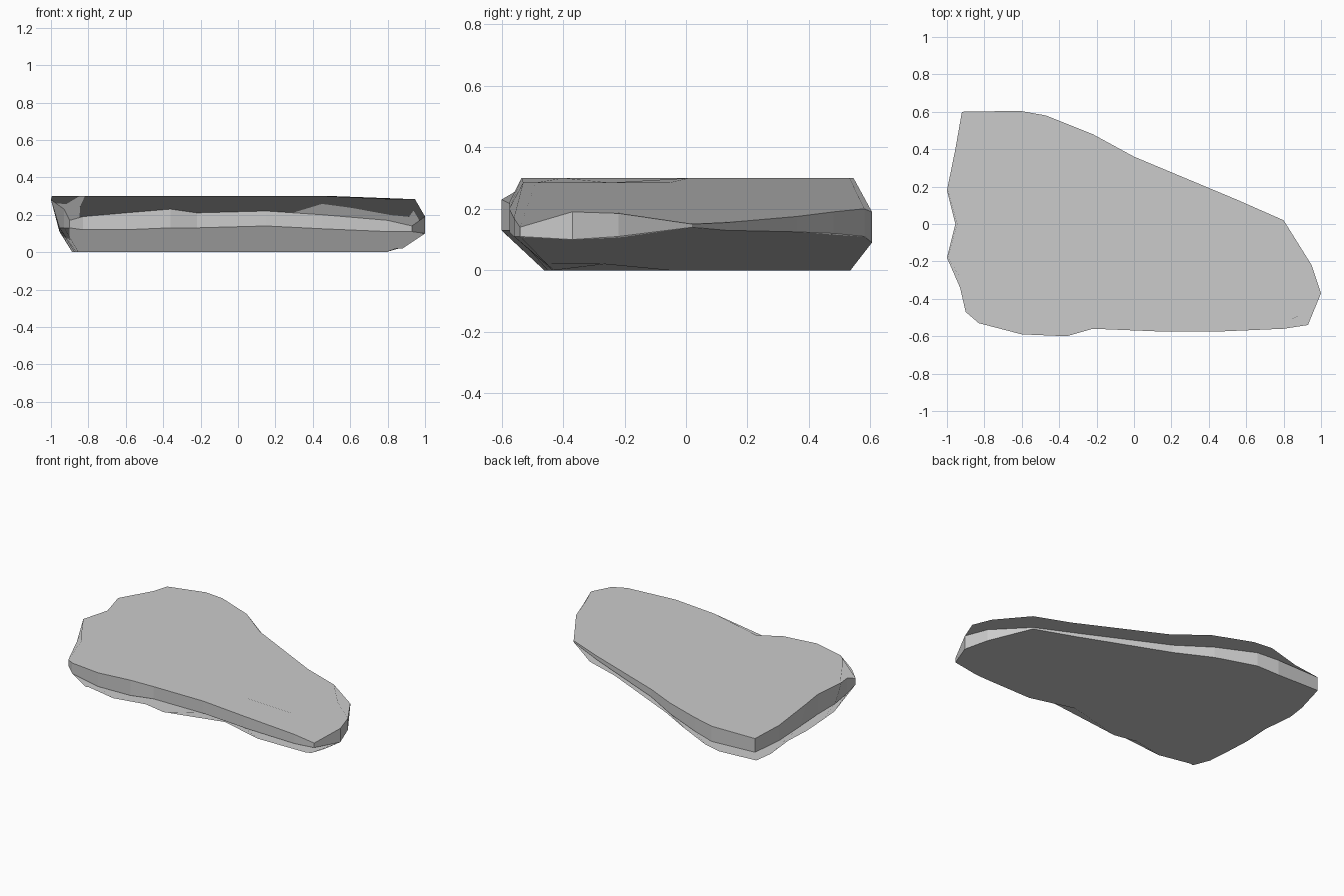
import bpy, bmesh
from mathutils import Vector

if "Cube" in bpy.data.objects:
    bpy.data.objects.remove(bpy.data.objects["Cube"])

# Outline, counter-clockwise:
# x, y, edge-band top z, edge-band bottom z, top bevel inset, bottom bevel inset
RIM = [
    (-0.90, -0.47, .17, .13, .08, .10), (-0.83, -0.53, .19, .12, .08, .12),
    (-0.60, -0.59, .21, .12, .08, .13), (-0.36, -0.60, .23, .13, .12, .18),
    (-0.22, -0.56, .21, .13, .16, .11), (0.15, -0.575, .22, .14, .07, .22),
    (0.45, -0.575, .20, .125, .04, .14), (0.80, -0.56, .17, .11, .03, .13),
    (0.93, -0.54, .14, .11, .07, .12), (1.00, -0.37, .19, .10, .055, .12),
    (0.95, -0.22, .185, .11, .06, .10), (0.80, 0.02, .15, .14, .10, .10),
    (0.55, 0.13, .155, .13, .13, .12), (0.00, 0.36, .175, .125, .09, .10),
    (-0.22, 0.48, .19, .12, .05, .10), (-0.47, 0.58, .20, .11, .05, .08),
    (-0.61, 0.605, .19, .09, .06, .07), (-0.92, 0.60, .19, .10, .14, .10),
    (-0.955, 0.40, .21, .11, .08, .07), (-1.00, 0.18, .28, .12, .005, .09),
    (-0.955, 0.00, .26, .13, .01, .08), (-1.00, -0.18, .28, .13, .005, .09),
    (-0.93, -0.34, .23, .13, .03, .08),
]
N = len(RIM)


def inward(i):
    a, b = RIM[i - 1], RIM[(i + 1) % N]
    d = Vector((b[0] - a[0], b[1] - a[1])).normalized()
    return Vector((-d.y, d.x))


# Stone slab: bottom cap, lower bevel, edge band, upper bevel, top cap
rings = [[], [], [], []]
for i, (x, y, zu, zl, top_in, bottom_in) in enumerate(RIM):
    n = inward(i)
    lower_x = max(x, -0.955)
    rings[0].append((lower_x + n.x * bottom_in, y + n.y * bottom_in, 0.02 if x > 0.9 else 0.0))
    rings[1].append((lower_x, y, zl))
    rings[2].append((x, y, zu))
    rings[3].append((x + n.x * top_in, y + n.y * top_in, 0.285 if x > 0.75 else 0.30))

bm = bmesh.new()
loops = [[bm.verts.new(p) for p in ring] for ring in rings]
for low, high in zip(loops, loops[1:]):
    for i in range(N):
        j = (i + 1) % N
        bm.faces.new((low[i], low[j], high[j], high[i]))
bm.faces.new(loops[-1])
bm.faces.new(loops[0][::-1])
bmesh.ops.recalc_face_normals(bm, faces=bm.faces)

mesh = bpy.data.meshes.new("stone_slab")
bm.to_mesh(mesh)
bm.free()
slab = bpy.data.objects.new("stone_slab", mesh)
bpy.context.collection.objects.link(slab)

# Shade each bevel as one surface with its cap; keep the edge band flat
mesh.shade_smooth()
shading = []
for face in mesh.polygons:
    k = face.index // N
    normal = {0: Vector((0, 0, -1)), 2: Vector((0, 0, 1))}.get(k, face.normal)
    shading += [normal.copy() for _ in face.loop_indices]
mesh.normals_split_custom_set(shading)
